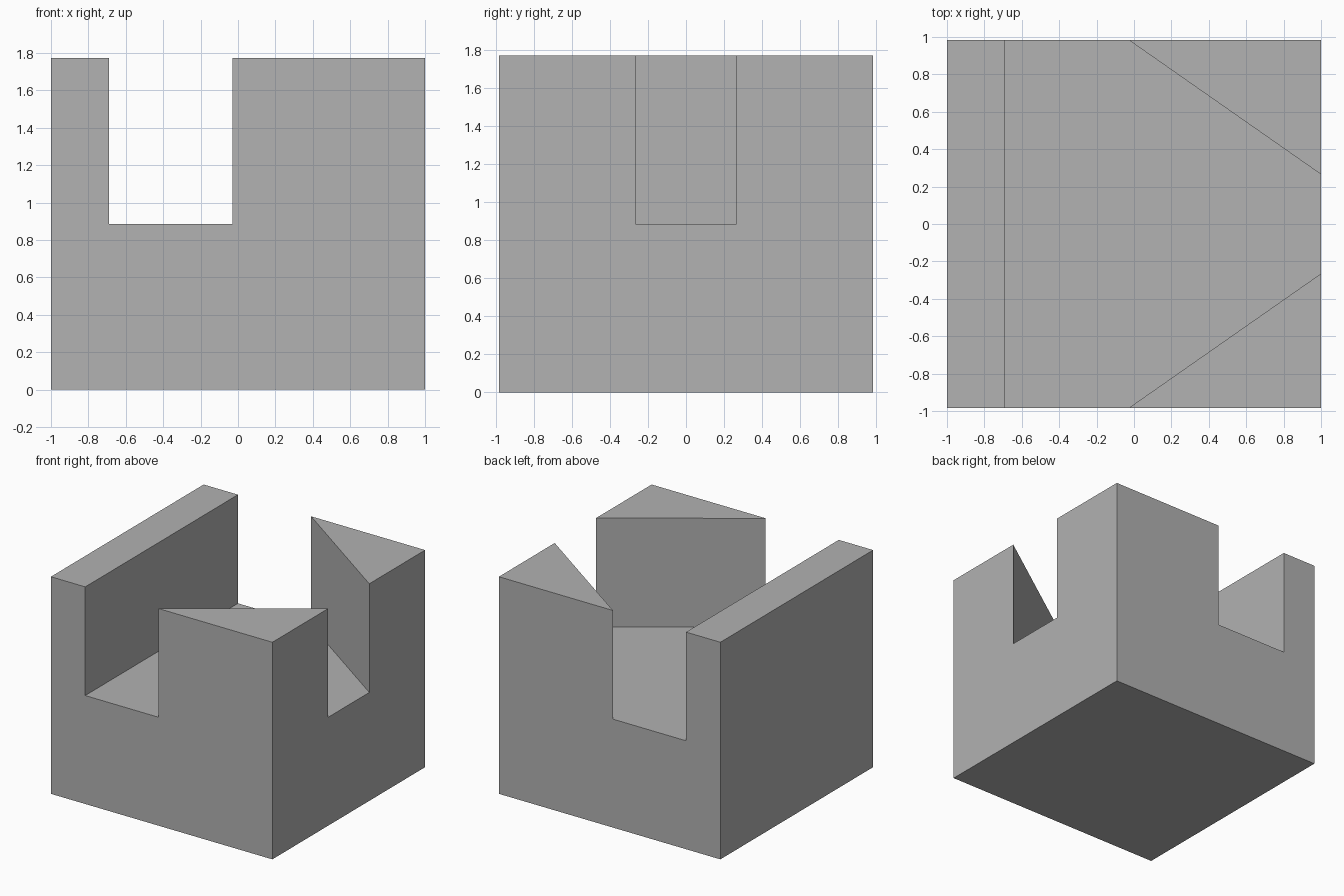
import bpy
import bmesh

cube = bpy.data.objects.get("Cube")
if cube:
    bpy.data.objects.remove(cube, do_unlink=True)

# Main dimensions
HALF_X, HALF_Y = 1.0, 0.985
FLOOR, TOP = 0.885, 1.772
WALL_X, CORNER_X, GAP_Y = -0.69, -0.03, 0.265

grey = bpy.data.materials.new("plain grey")
grey.use_nodes = True
colour = (0.445, 0.445, 0.445, 1)
grey.diffuse_color = colour
grey.node_tree.nodes["Principled BSDF"].inputs["Base Color"].default_value = colour

# Plan regions: side wall, two triangular corner posts and the channel between
wall = [(-HALF_X, -HALF_Y), (WALL_X, -HALF_Y), (WALL_X, HALF_Y), (-HALF_X, HALF_Y)]
front_post = [(CORNER_X, -HALF_Y), (HALF_X, -HALF_Y), (HALF_X, -GAP_Y)]
back_post = [(x, -y) for x, y in reversed(front_post)]
channel = [wall[1], front_post[0], front_post[2], back_post[0], back_post[2], wall[2]]

bm = bmesh.new()


def add_face(points):
    bm.faces.new([bm.verts.new(p) for p in points])


def add_side(a, b, low, high):
    """Upright quad over the plan edge from a to b."""
    add_face([(*a, low), (*b, low), (*b, high), (*a, high)])


def on_outline(a, b):
    """True when the plan edge lies on the outer rectangle."""
    return (a[0] == b[0] and abs(a[0]) == HALF_X) or (a[1] == b[1] and abs(a[1]) == HALF_Y)


# Base under every region, with the wall and posts rising above the floor
for region, height in ((wall, TOP), (front_post, TOP), (back_post, TOP), (channel, FLOOR)):
    add_face([(*p, 0) for p in reversed(region)])
    add_face([(*p, height) for p in region])
    for a, b in zip(region, region[1:] + region[:1]):
        if on_outline(a, b):
            add_side(a, b, 0, FLOOR)
        if height > FLOOR:
            add_side(a, b, FLOOR, height)

# Weld the skin and merge coplanar faces into clean flat sides
bmesh.ops.remove_doubles(bm, verts=bm.verts[:], dist=0.0001)
bmesh.ops.recalc_face_normals(bm, faces=bm.faces[:])
bmesh.ops.dissolve_limit(bm, angle_limit=0.01, verts=bm.verts[:], edges=bm.edges[:])

mesh = bpy.data.meshes.new("notched_block")
bm.to_mesh(mesh)
bm.free()
mesh.materials.append(grey)
block = bpy.data.objects.new("notched_block", mesh)
bpy.context.collection.objects.link(block)
